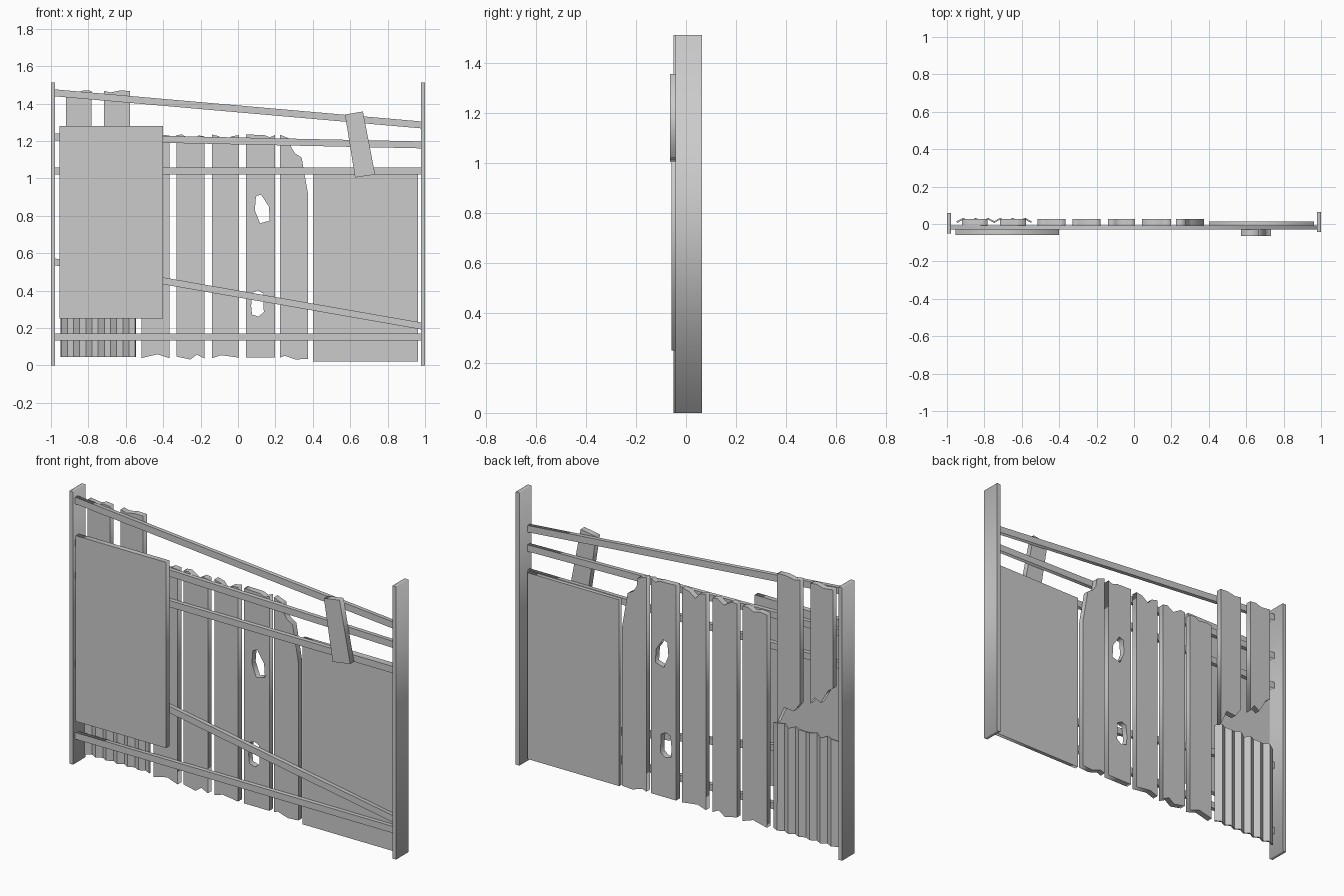
import bpy, math

def slab(name, loops, y0, y1):
    """Flat front-view outline (x, z), extra loops are holes, extruded from y0 to y1."""
    cu = bpy.data.curves.new(name, 'CURVE')
    cu.dimensions = '2D'
    cu.fill_mode = 'BOTH'
    cu.extrude = (y1 - y0) / 2
    for pts in loops:
        sp = cu.splines.new('POLY')
        sp.points.add(len(pts) - 1)
        for p, (x, z) in zip(sp.points, pts):
            p.co = (x, z, 0, 1)
        sp.use_cyclic_u = True
    ob = bpy.data.objects.new(name, cu)
    bpy.context.collection.objects.link(ob)
    ob.location.y = (y0 + y1) / 2
    ob.rotation_euler.x = math.pi / 2
    bpy.ops.object.select_all(action='DESELECT')
    ob.select_set(True)
    bpy.context.view_layer.objects.active = ob
    bpy.ops.object.convert(target='MESH')
    bpy.ops.object.transform_apply(location=True, rotation=True, scale=True)
    return ob

def rect(x0, x1, z0, z1):
    return [(x0, z0), (x1, z0), (x1, z1), (x0, z1)]

# End posts
slab("left_post", [rect(-1, -0.978, 0, 1.513)], -0.05, 0.06)
slab("right_post", [rect(0.978, 1, 0, 1.513)], -0.043, 0.064)

# Rails: top height at left and right ends
for name, za, zb in [("top_rail", 1.476, 1.305), ("second_rail", 1.24, 1.198),
                     ("third_rail", 1.058, 1.058), ("diagonal_rail", 0.572, 0.23),
                     ("bottom_rail", 0.171, 0.171)]:
    slab(name, [[(-0.978, za - 0.037), (0.978, zb - 0.037), (0.978, zb), (-0.978, za)]],
         -0.03, -0.007)

# Front sheet, right panel and leaning plank
slab("front_sheet", [rect(-0.955, -0.4, 0.25, 1.28)], -0.059, -0.03)
slab("right_panel", [rect(0.4, 0.963, 0.022, 1.055)], -0.007, 0.014)
slab("loose_plank", [[(0.572, 1.342), (0.626, 1.005), (0.733, 1.021), (0.668, 1.358)]],
     -0.064, -0.03)
bpy.context.object.data.update()

# Broken boards: bottom edge left to right, then top edge right to left, then holes
BACK = (-0.007, 0.026)
boards = {
    "board_1": [[(-0.515, 0.04), (-0.43, 0.06), (-0.365, 0.038),
                 (-0.365, 1.23), (-0.40, 1.232), (-0.43, 1.215), (-0.47, 1.225), (-0.515, 1.22)]],
    "board_2": [[(-0.33, 0.048), (-0.255, 0.032), (-0.22, 0.058), (-0.18, 0.038),
                 (-0.18, 1.225), (-0.21, 1.23), (-0.25, 1.205), (-0.30, 1.235), (-0.33, 1.232)]],
    "board_3": [[(-0.14, 0.038), (-0.09, 0.055), (0.005, 0.042),
                 (0.005, 1.232), (-0.035, 1.225), (-0.075, 1.195), (-0.10, 1.225), (-0.14, 1.235)]],
    "board_4": [[(0.043, 0.042), (0.197, 0.042), (0.197, 1.232), (0.17, 1.22), (0.14, 1.232),
                 (0.043, 1.235)],
                [(0.096, 0.904), (0.123, 0.914), (0.165, 0.85), (0.17, 0.775),
                 (0.118, 0.76), (0.09, 0.83)],
                [(0.078, 0.39), (0.105, 0.402), (0.135, 0.385), (0.138, 0.285),
                 (0.11, 0.262), (0.075, 0.272), (0.07, 0.32)]],
    "board_5": [[(0.225, 0.042), (0.25, 0.052), (0.31, 0.032), (0.375, 0.036),
                 (0.375, 0.914), (0.34, 1.112), (0.305, 1.134), (0.285, 1.165),
                 (0.278, 1.212), (0.225, 1.233)]],
    "high_board_1": [[(-0.92, 0.92), (-0.89, 0.90), (-0.845, 0.82), (-0.81, 0.84), (-0.782, 0.80),
                      (-0.782, 1.468), (-0.82, 1.472), (-0.86, 1.46), (-0.92, 1.468)]],
    "high_board_2": [[(-0.717, 0.78), (-0.68, 0.73), (-0.62, 0.735), (-0.578, 0.64),
                      (-0.578, 1.468), (-0.63, 1.47), (-0.68, 1.46), (-0.717, 1.468)]],
}
for name, loops in boards.items():
    slab(name, loops, *BACK)

# Corrugated sheet: zigzag strip with thickness
n, x0, x1 = 12, -0.945, -0.55
verts, faces = [], []
for i in range(n + 1):
    x = x0 + (x1 - x0) * i / n
    y = 0.024 if i % 2 else 0.006
    verts += [(x, y, 0.045), (x, y, 0.635 + (0.006 if i % 3 else -0.006))]
    if i:
        k = 2 * i
        faces.append((k - 2, k, k + 1, k - 1))
me = bpy.data.meshes.new("corrugated_sheet")
me.from_pydata(verts, [], faces)
ob = bpy.data.objects.new("corrugated_sheet", me)
bpy.context.collection.objects.link(ob)
mod = ob.modifiers.new("thickness", 'SOLIDIFY')
mod.thickness = 0.009
mod.offset = -1
